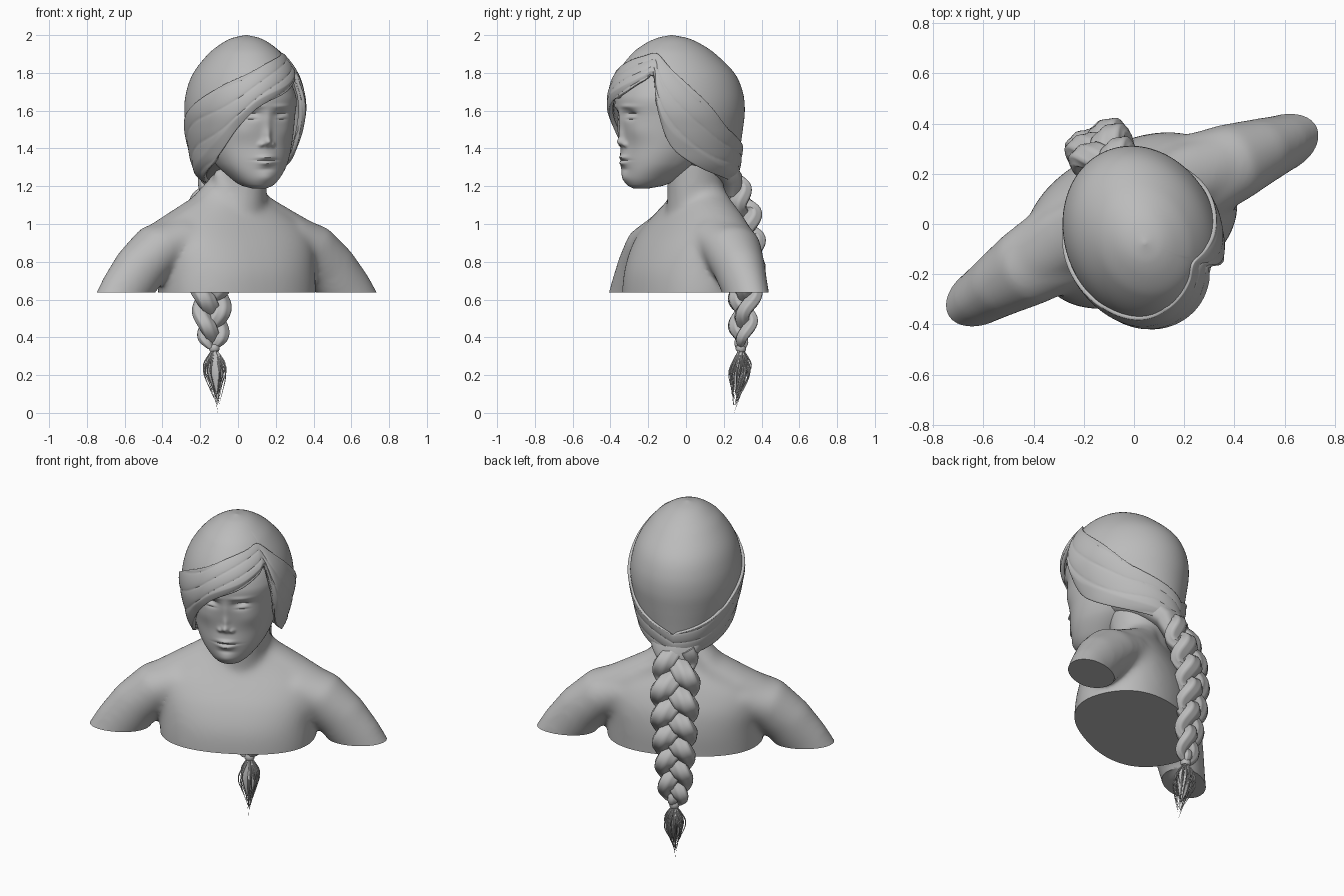
import bpy, bmesh, math, random
from math import sin, cos, pi, exp, radians
from mathutils import Vector, Matrix

random.seed(4)
if "Cube" in bpy.data.objects:
    bpy.data.objects.remove(bpy.data.objects["Cube"])

clay = bpy.data.materials.new("clay grey")
clay.use_nodes = True
clay.diffuse_color = (0.5, 0.5, 0.5, 1)
clay.node_tree.nodes["Principled BSDF"].inputs["Base Color"].default_value = (0.5, 0.5, 0.5, 1)

BODY = Matrix.Rotation(radians(27), 4, 'Z')
HEAD = Matrix.Translation((0.03, -0.045, 0)) @ Matrix.Rotation(radians(23), 4, 'Z')


def curve(table, x):
    """Smooth interpolation of rows (x, values...)."""
    n = len(table)
    x = min(max(x, table[0][0]), table[-1][0])
    i = next(k for k in range(n - 1) if x <= table[k + 1][0])
    p, q = table[i], table[i + 1]
    before, after = table[max(i - 1, 0)], table[min(i + 2, n - 1)]
    h = q[0] - p[0]
    t = (x - p[0]) / h
    out = []
    for k in range(1, len(p)):
        m0 = (q[k] - before[k]) / (q[0] - before[0]) * h
        m1 = (after[k] - p[k]) / (after[0] - p[0]) * h
        out.append((2*t**3 - 3*t*t + 1) * p[k] + (t**3 - 2*t*t + t) * m0
                   + (3*t*t - 2*t**3) * q[k] + (t**3 - t*t) * m1)
    return out


def tube(points, radii, ref, sides=20, groove=0.0):
    """Rings around a path; radii are (along ref, across ref)."""
    pts, ref, rings = [Vector(p) for p in points], Vector(ref), []
    for i, c in enumerate(pts):
        tan = (pts[min(i + 1, len(pts) - 1)] - pts[max(i - 1, 0)]).normalized()
        side = (ref - tan * ref.dot(tan)).normalized()
        up = tan.cross(side)
        a, b = radii[i]
        ring = []
        for k in range(sides):
            w = 2 * pi * k / sides
            g = 1 - groove * (0.5 + 0.5 * cos(6 * w))
            ring.append(c + side * a * g * cos(w) + up * b * g * sin(w))
        rings.append(ring)
    return rings


def build(name, parts, matrix, caps=(True, True), angle=50):
    """Skin each list of rings into one named object."""
    bm = bmesh.new()
    for rings in parts:
        rows = [[bm.verts.new(p) for p in r] for r in rings]
        n = len(rows[0])
        for a, b in zip(rows, rows[1:]):
            for k in range(n):
                bm.faces.new((a[k], a[(k + 1) % n], b[(k + 1) % n], b[k]))
        for row, cap in ((rows[0], caps[0]), (rows[-1], caps[1])):
            if cap:
                bm.faces.new(row)
    bmesh.ops.recalc_face_normals(bm, faces=bm.faces)
    bm.transform(matrix)
    mesh = bpy.data.meshes.new(name)
    bm.to_mesh(mesh)
    bm.free()
    return finish(name, mesh, angle)


def finish(name, mesh, angle=50):
    mesh.materials.clear()
    mesh.materials.append(clay)
    mesh.shade_smooth()
    mesh.set_sharp_from_angle(angle=radians(angle))
    obj = bpy.data.objects.new(name, mesh)
    bpy.context.collection.objects.link(obj)
    return obj


def soft(v, e):
    return math.copysign(abs(v) ** e, v)


# Bust: torso, neck, shoulders and arms fused into one skin, then cut flat
torso_rows = [(0.5, 0.42, -0.29, 0.31), (0.64, 0.43, -0.29, 0.315), (0.76, 0.43, -0.275, 0.32),
              (0.88, 0.44, -0.225, 0.305), (0.97, 0.42, -0.165, 0.27), (1.04, 0.34, -0.115, 0.235),
              (1.1, 0.24, -0.08, 0.2), (1.17, 0.15, -0.05, 0.17)]
torso = []
for i in range(25):
    z = 0.5 + 0.67 * i / 24
    w, f, b = curve(torso_rows, z)
    torso.append([Vector((w * soft(cos(a), 0.85), (f + b) / 2 + (b - f) / 2 * soft(sin(a), 0.85), z))
                  for a in (2 * pi * k / 48 for k in range(48))])
neck = tube([(0, 0.07, 0.9), (0.02, 0.055, 1.05), (0.035, 0.04, 1.18), (0.04, 0.02, 1.36)],
            [(0.2, 0.17), (0.155, 0.165), (0.135, 0.155), (0.135, 0.15)], (1, 0, 0), 32)
parts = [torso, neck]
for s in (-1, 1):
    # Shoulder and upper arm
    parts.append(tube([(s * 0.2, 0.06, 0.94), (s * 0.33, 0.05, 0.92), (s * 0.46, 0.04, 0.865),
                       (s * 0.57, 0.03, 0.76), (s * 0.66, 0.02, 0.645), (s * 0.77, 0.01, 0.48)],
                      [(0.17, 0.1), (0.175, 0.125), (0.16, 0.14), (0.135, 0.143), (0.115, 0.14),
                       (0.1, 0.13)], (0, 1, 0), 32))
    # Slope from neck to shoulder
    parts.append(tube([(s * 0.03, 0.08, 1.22), (s * 0.16, 0.08, 1.09), (s * 0.3, 0.07, 1.0),
                       (s * 0.44, 0.05, 0.92)],
                      [(0.09, 0.08), (0.12, 0.075), (0.13, 0.085), (0.12, 0.09)], (0, 1, 0)))
    # Neck tendon
    parts.append(tube([(s * 0.035, -0.095, 1.0), (s * 0.09, -0.03, 1.15), (s * 0.12, 0.03, 1.28)],
                      [(0.022, 0.028)] * 3, (1, 0, 0)))
raw = build("bust_blockout", parts, BODY)
raw.modifiers.new("Fuse", 'REMESH').voxel_size = 0.014
smooth = raw.modifiers.new("Soften", 'SMOOTH')
smooth.iterations = 28
skin = bpy.data.meshes.new_from_object(raw.evaluated_get(bpy.context.evaluated_depsgraph_get()))
bpy.data.objects.remove(raw)
bm = bmesh.new()
bm.from_mesh(skin)
bmesh.ops.bisect_plane(bm, geom=bm.verts[:] + bm.edges[:] + bm.faces[:], plane_co=(0, 0, 0.637),
                       plane_no=(0, 0, 1), clear_inner=True)
bmesh.ops.edgeloop_fill(bm, edges=[e for e in bm.edges if e.is_boundary])
bmesh.ops.recalc_face_normals(bm, faces=bm.faces)
bm.to_mesh(skin)
bm.free()
finish("bust", skin)

# Head: lofted skull with sculpted features (offset, height, width, tallness, push)
skull_rows = [(1.188, 0.035, 0.25, 0.17), (1.205, 0.08, 0.28, 0.08), (1.25, 0.13, 0.302, 0.0),
              (1.32, 0.183, 0.308, -0.1), (1.42, 0.222, 0.31, -0.2), (1.57, 0.245, 0.328, -0.27),
              (1.68, 0.25, 0.335, -0.29), (1.8, 0.19, 0.26, -0.23), (1.88, 0.08, 0.12, -0.1)]
features = [(0, 1.54, 0.024, 0.06, 0.008), (0, 1.465, 0.022, 0.04, 0.018),
            (0, 1.432, 0.026, 0.02, 0.026), (0.034, 1.42, 0.014, 0.013, 0.014),
            (0.085, 1.578, 0.04, 0.024, -0.022), (0.09, 1.568, 0.03, 0.012, 0.014),
            (0.088, 1.553, 0.03, 0.003, -0.004), (0.088, 1.586, 0.034, 0.004, -0.006),
            (0.085, 1.622, 0.055, 0.012, 0.007), (0.13, 1.49, 0.06, 0.05, 0.008),
            (0, 1.34, 0.07, 0.05, 0.012), (0, 1.354, 0.04, 0.009, 0.012),
            (0, 1.338, 0.055, 0.004, -0.01), (0, 1.322, 0.036, 0.01, 0.013),
            (0, 1.29, 0.04, 0.012, -0.006), (0, 1.245, 0.05, 0.03, 0.012)]
rings = []
for i in range(131):
    z = 1.188 + 0.69 * i / 130
    w, f, b = curve(skull_rows, z)
    ring = []
    for k in range(240):
        a = 2 * pi * k / 240
        x, d = w * sin(a), (f + b) / 2 + (f - b) / 2 * soft(cos(a), 0.85)
        if cos(a) > 0:
            d += sum(p * exp(-((abs(x) - u) / su) ** 2 - ((z - h) / sz) ** 2)
                     for u, h, su, sz, p in features)
        ring.append(Vector((x, -d, z)))
    rings.append(ring)
build("head", [rings], HEAD)

# Hair: smooth cap with a swept outer layer parted above the left temple
hair_rows = [(1.2, 0.13, 0.2, 0.3), (1.24, 0.2, 0.27, 0.32), (1.3, 0.24, 0.32, 0.33),
             (1.4, 0.267, 0.335, 0.342), (1.5, 0.29, 0.352, 0.355), (1.6, 0.305, 0.368, 0.365),
             (1.7, 0.295, 0.362, 0.354), (1.8, 0.26, 0.325, 0.308), (1.9, 0.19, 0.25, 0.205),
             (1.95, 0.132, 0.185, 0.13), (1.985, 0.07, 0.11, 0.05), (2.0, 0.005, 0.04, -0.03)]
hairline = [(-180, 1.2), (-110, 1.22), (-73, 1.3), (-50, 1.4), (-31, 1.52), (-12, 1.62), (20, 1.7),
            (40, 1.76), (49, 1.78), (52, 1.65), (60, 1.46), (77, 1.35), (113, 1.26), (180, 1.2)]
layer_top = [(-180, 1.36), (-130, 1.45), (-90, 1.6), (-50, 1.73), (-30, 1.78), (0, 1.85),
             (30, 1.89), (50, 1.9), (70, 1.8), (90, 1.68), (120, 1.5), (180, 1.36)]


def on_hair(deg, z, lift):
    w, f, b = curve(hair_rows, z)
    a = radians(deg)
    mid, half = (f - b) / 2, (f + b) / 2
    return Vector(((w + lift) * sin(a), -mid - (half + lift) * cos(a), z))


degrees = [-180 + 360 * k / 180 for k in range(180)]
cap = [[on_hair(d, 2.0 - (1.97 - curve(hairline, d)[0]) * (i / 40) ** 1.8, 0) for d in degrees]
       for i in range(41)]
layer = []
for i in range(49):
    s = i / 48
    row = []
    for d in degrees:
        top, low = curve(layer_top, d)[0], curve(hairline, d)[0]
        lock = abs(sin(pi * (3 * s + 0.25 * sin(radians(3 * d))))) ** 0.4
        parting = 0.009 * s * exp(-((d - 50) / 3) ** 2)
        tuck = 0.012 * max(0, s - 0.8) / 0.2
        row.append(on_hair(d, top + (low - top) * s, 0.011 + 0.005 * lock - parting - tuck))
    layer.append(row)
for name, part, caps in (("hair_cap", cap, (True, False)), ("swept_hair", layer, (False, False))):
    shell = build(name, [part], HEAD, caps, 40).modifiers.new("Thickness", 'SOLIDIFY')
    shell.thickness = 0.022
    shell.offset = -1

# Gathered hair filling the nape
gather = tube([(0, -0.02, 1.4), (0, 0.1, 1.36), (0, 0.22, 1.3), (0, 0.29, 1.23), (0, 0.31, 1.15)],
              [(0.2, 0.1), (0.21, 0.11), (0.18, 0.1), (0.13, 0.075), (0.08, 0.05)],
              (1, 0, 0), 48, 0.05)
build("nape_hair", [gather], HEAD)

# Braid: three grooved strands weaving down the back
spine = [(0.0, 0.27), (0.2, 0.305), (0.34, 0.317), (0.6, 0.342), (0.8, 0.352), (0.95, 0.34),
         (1.1, 0.305), (1.26, 0.24)]
girth = [(0.34, 0.25), (0.4, 0.72), (0.5, 0.88), (0.8, 1.12), (1.1, 1.2), (1.26, 0.95)]
strands = []
for j in range(3):
    path, radii = [], []
    for i in range(111):
        z = 1.26 - 0.915 * i / 110
        g = curve(girth, z)[0]
        a = 2 * pi * ((1.26 - z) / 0.43 + j / 3)
        path.append((0.015 + 0.064 * g * sin(a), curve(spine, z)[0] + 0.03 * g * sin(2 * a), z))
        radii.append((0.055 * g, 0.041 * g))
    strands.append(tube(path, radii, (1, 0, 0), 24, 0.12))
build("braid", strands, BODY)

# Tie and loose tail
tie = tube([(0.02, 0.317, 0.362), (0.02, 0.317, 0.35), (0.02, 0.316, 0.335), (0.02, 0.315, 0.325)],
           [(0.022, 0.022), (0.028, 0.028), (0.028, 0.028), (0.022, 0.022)], (1, 0, 0))
build("braid_tie", [tie], BODY)
bulge = [(0, 0.0), (0.15, 0.45), (0.45, 1.0), (0.75, 0.6), (1, 0.12)]
tail = [tube([(0.02, curve(spine, z)[0], z) for z in (0.34, 0.28, 0.22, 0.16, 0.1)],
             [(r, r) for r in (0.015, 0.035, 0.045, 0.028, 0.004)], (1, 0, 0), 20, 0.25)]
for j in range(50):
    a, r = random.uniform(0, 2 * pi), random.uniform(0.035, 0.064)
    end = 0.0 if j == 0 else random.uniform(0.03, 0.16)
    path = []
    for i in range(13):
        z = 0.34 + (end - 0.34) * i / 12
        k = r * curve(bulge, i / 12)[0]
        path.append((0.02 + k * cos(a), curve(spine, z)[0] + k * sin(a), z))
    tail.append(tube(path, [(0.0055 * (1 - i / 13),) * 2 for i in range(13)], (1, 0, 0), 6))
build("braid_tail", tail, BODY)
